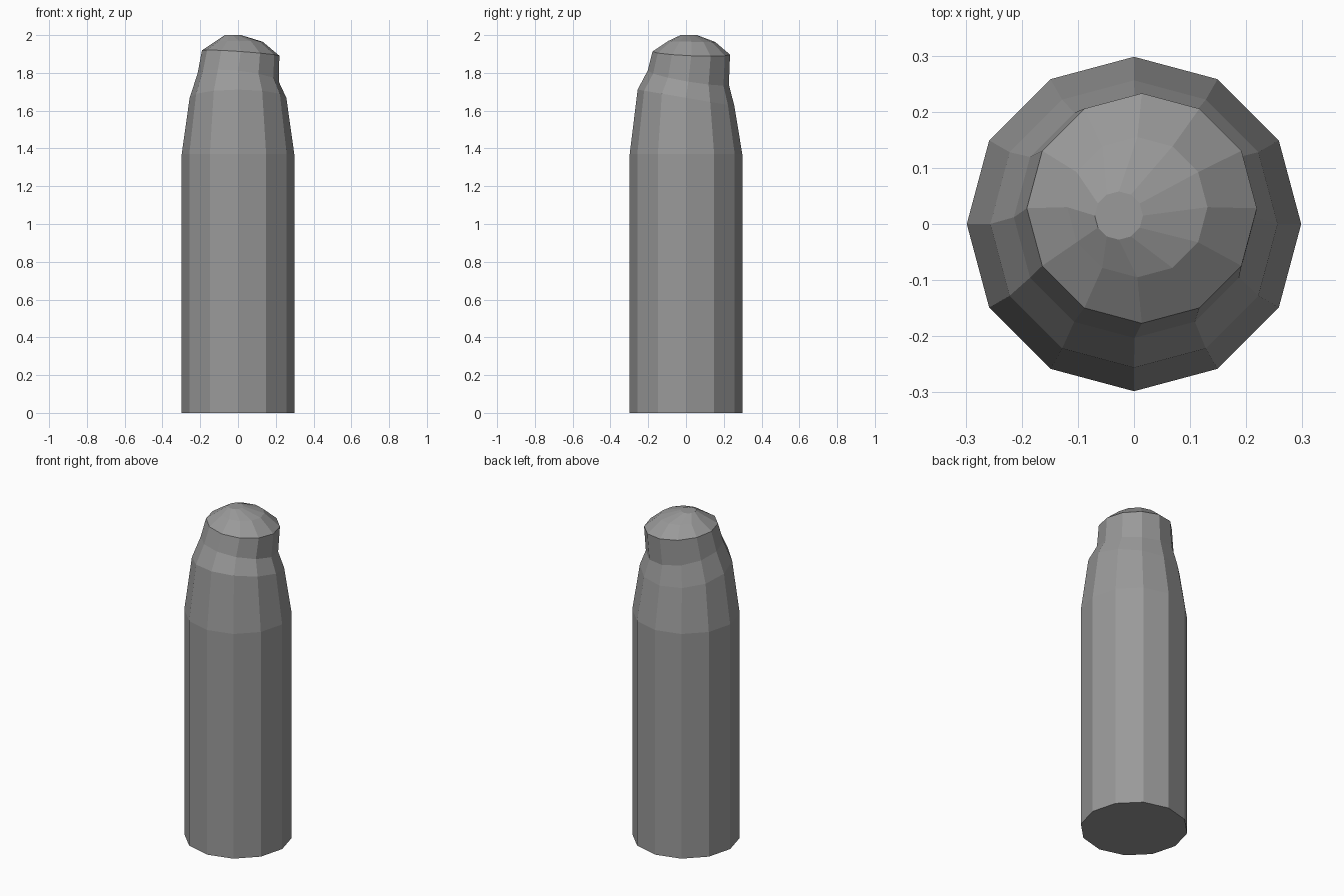
import bpy, bmesh
from math import cos, sin, pi

if "Cube" in bpy.data.objects:
    bpy.data.objects.remove(bpy.data.objects["Cube"])

SIDES = 12
# Rings: centre x, centre y, centre z, radius, z-slope along x, z-slope along y
RINGS = [
    (0, 0, 0, 0.298, 0, 0),                             # base
    (0, 0, 1.37, 0.298, 0, 0),                          # top of straight body
    (0, 0, 1.668, 0.256, 0, -0.17),                     # tilted shoulder
    (0.001, 0.012, 1.775, 0.215, -0.10, -0.17),         # neck
    (0.014, 0.028, 1.905, 0.205, -0.07, -0.04),         # dome edge
    (0.006, 0.030, 1.966, 0.125, -0.01, -0.02),         # dome middle
    (-0.027, 0.015, 2.0, 0.043, 0, 0),                  # flat tip
]

# Stump-like post: loft the rings and cap both ends
bm = bmesh.new()
loops = []
for cx, cy, cz, r, sx, sy in RINGS:
    loop = []
    for i in range(SIDES):
        dx, dy = r * cos(2 * pi * i / SIDES), r * sin(2 * pi * i / SIDES)
        loop.append(bm.verts.new((cx + dx, cy + dy, cz + sx * dx + sy * dy)))
    loops.append(loop)
for low, high in zip(loops, loops[1:]):
    for i in range(SIDES):
        j = (i + 1) % SIDES
        bm.faces.new((low[i], low[j], high[j], high[i]))
bm.faces.new(loops[0][::-1])
bm.faces.new(loops[-1])

mesh = bpy.data.meshes.new("round_post")
bm.to_mesh(mesh)
bm.free()

# Dark grey finish
grey = bpy.data.materials.new("dark_grey")
grey.diffuse_color = (0.32, 0.32, 0.32, 1)
grey.use_nodes = True
grey.node_tree.nodes["Principled BSDF"].inputs["Base Color"].default_value = grey.diffuse_color
mesh.materials.append(grey)
bpy.context.collection.objects.link(bpy.data.objects.new("round_post", mesh))
